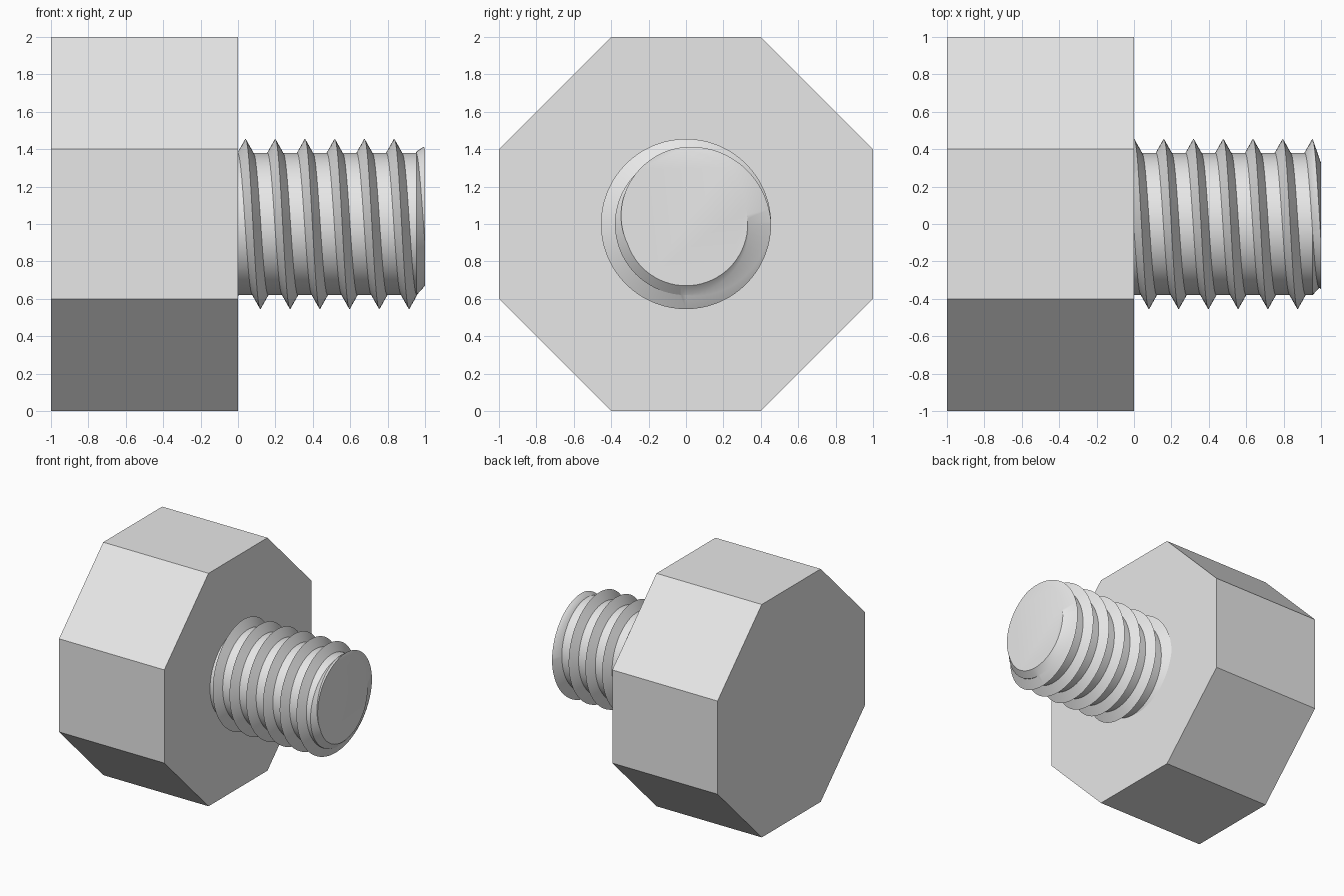
import bpy
import bmesh
import math

cube = bpy.data.objects.get("Cube")
if cube:
    bpy.data.objects.remove(cube, do_unlink=True)

steel = bpy.data.materials.new("grey steel")
steel.use_nodes = True
grey = (0.8, 0.8, 0.8, 1)
steel.diffuse_color = grey
steel.node_tree.nodes["Principled BSDF"].inputs["Base Color"].default_value = grey


def finish(bm, name):
    bmesh.ops.recalc_face_normals(bm, faces=bm.faces[:])
    mesh = bpy.data.meshes.new(name)
    bm.to_mesh(mesh)
    bm.free()
    mesh.materials.append(steel)
    obj = bpy.data.objects.new(name, mesh)
    bpy.context.collection.objects.link(obj)
    return obj


# Bolt head: an octagon extruded along x
LONG, SHORT = 1.0, 0.4
bm = bmesh.new()
corners = []
for quarter in range(4):
    c, s = round(math.cos(quarter * math.pi / 2)), round(math.sin(quarter * math.pi / 2))
    for y, z in ((LONG, -SHORT), (LONG, SHORT)):
        corners.append(bm.verts.new((-1, y * c - z * s, 1 + y * s + z * c)))
end = bm.faces.new(corners)
extruded = bmesh.ops.extrude_face_region(bm, geom=[end], use_keep_orig=True)["geom"]
bmesh.ops.translate(bm, vec=(1, 0, 0),
                    verts=[g for g in extruded if isinstance(g, bmesh.types.BMVert)])
finish(bm, "bolt_head")

# Threaded shank: a helical ridge on a core, longer than needed
CORE, CREST, HALF_WIDTH = 0.38, 0.455, 0.042
PITCH, STEPS, FIRST_TURN, LAST_TURN = 0.159, 72, -3, 8
bm = bmesh.new()
rows = []
for i in range(FIRST_TURN * STEPS, LAST_TURN * STEPS + 1):
    turn = i / STEPS
    a = turn * math.tau
    row = []
    for offset, r in ((-HALF_WIDTH, CORE), (0, CREST), (HALF_WIDTH, CORE)):
        x = 0.04 + PITCH * turn + offset
        row.append(bm.verts.new((x, -r * math.sin(a), 1 + r * math.cos(a))))
    rows.append(row)

for i in range(len(rows) - 1):
    here, after = rows[i], rows[i + 1]
    for k in range(2):
        bm.faces.new((here[k], here[k + 1], after[k + 1], after[k]))
    if i + STEPS + 1 < len(rows):
        bm.faces.new((here[2], rows[i + STEPS][0], rows[i + STEPS + 1][0], after[2]))


# Trim both ends flat and cut an edge where the end taper starts
def slice_at(x, **clear):
    geom = bm.verts[:] + bm.edges[:] + bm.faces[:]
    bmesh.ops.bisect_plane(bm, geom=geom, dist=1e-5, plane_co=(x, 0, 0),
                           plane_no=(1, 0, 0), **clear)


TAPER_START = 0.955
slice_at(-0.02, clear_inner=True)
slice_at(1, clear_outer=True)
slice_at(TAPER_START)
bmesh.ops.holes_fill(bm, edges=[e for e in bm.edges if e.is_boundary], sides=0)

# Taper the tip
for v in bm.verts:
    if v.co.x > TAPER_START:
        r = math.hypot(v.co.y, v.co.z - 1)
        scale = (r - 0.05 * (v.co.x - TAPER_START) / (1 - TAPER_START)) / r
        v.co.y *= scale
        v.co.z = 1 + (v.co.z - 1) * scale

shank = finish(bm, "threaded_shank")
bpy.ops.object.select_all(action='DESELECT')
shank.select_set(True)
bpy.context.view_layer.objects.active = shank
bpy.ops.object.shade_smooth_by_angle(angle=math.radians(30))
